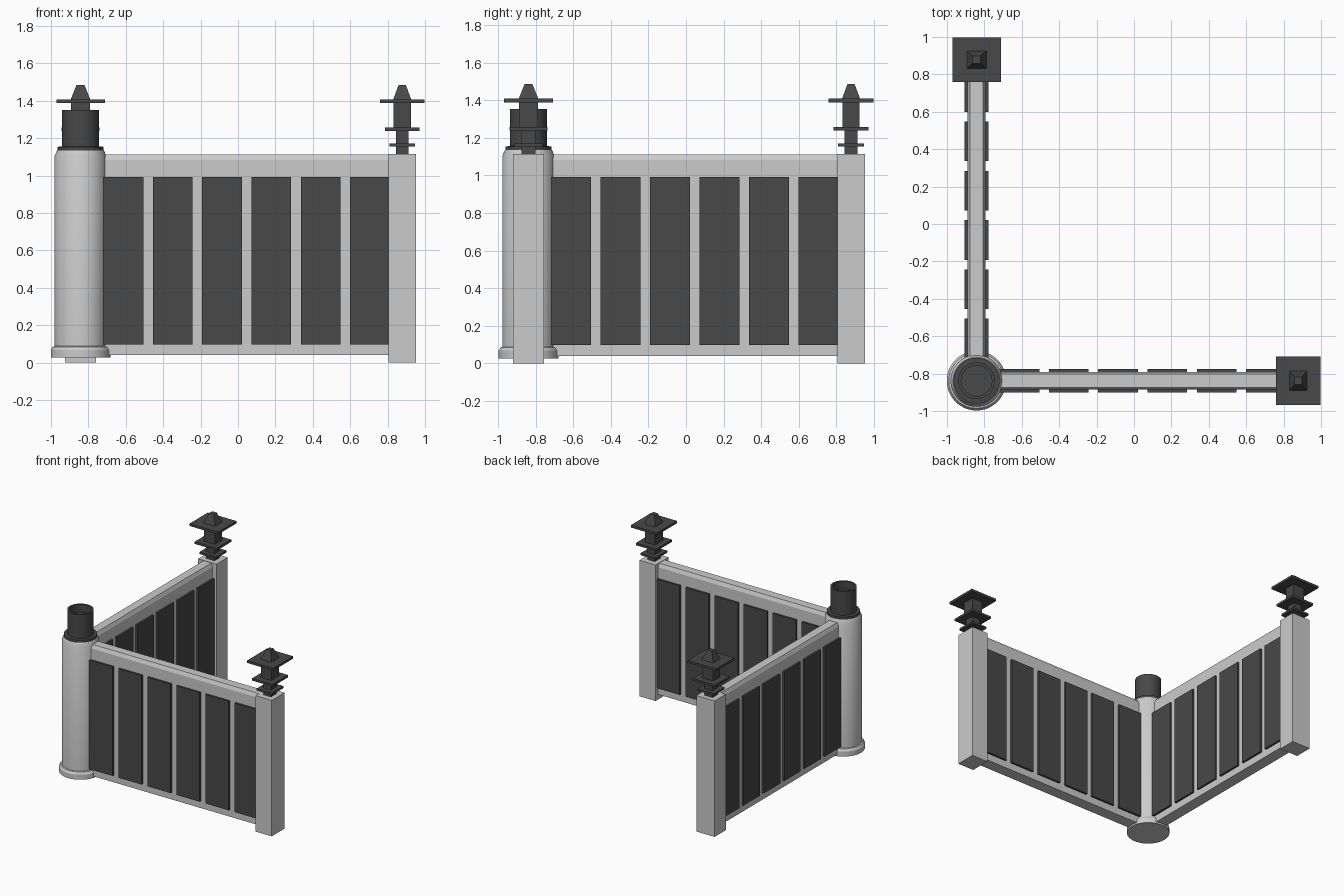
import bpy, bmesh, math

if "Cube" in bpy.data.objects:
    bpy.data.objects.remove(bpy.data.objects["Cube"])

CX, CY = -0.842, -0.838          # corner column centre
dark = bpy.data.materials.new("dark_metal")
dark.diffuse_color = (0.065, 0.065, 0.065, 1)
dark.use_nodes = True
dark.node_tree.nodes["Principled BSDF"].inputs["Base Color"].default_value = dark.diffuse_color


def finish(bm, name, mat=None):
    bmesh.ops.recalc_face_normals(bm, faces=bm.faces)
    me = bpy.data.meshes.new(name)
    bm.to_mesh(me)
    bm.free()
    ob = bpy.data.objects.new(name, me)
    bpy.context.collection.objects.link(ob)
    if mat:
        me.materials.append(mat)
    return ob


def add_block(bm, u, v, z0, z1, lower, upper, swap):
    """Block with half sizes lower/upper; u runs along the fence, v across it."""
    rings = []
    for z, (hu, hv) in ((z0, lower), (z1, upper)):
        ring = []
        for su, sv in ((-1, -1), (1, -1), (1, 1), (-1, 1)):
            a, b = u + su * hu, v + sv * hv
            ring.append(bm.verts.new((b, a, z) if swap else (a, b, z)))
        rings.append(ring)
    lo, hi = rings
    bm.faces.new(lo)
    bm.faces.new(hi)
    for i in range(4):
        j = (i + 1) % 4
        bm.faces.new((lo[i], lo[j], hi[j], hi[i]))


def lathe(name, profile, mat=None, n=48):
    """Turned part around the column axis; profile is (radius, z)."""
    bm = bmesh.new()
    rings = [[bm.verts.new((CX + r * math.cos(2 * math.pi * k / n),
                            CY + r * math.sin(2 * math.pi * k / n), z))
              for k in range(n)] for r, z in profile]
    for a, b in zip(rings, rings[1:]):
        for k in range(n):
            m = (k + 1) % n
            bm.faces.new((a[k], a[m], b[m], b[k]))
    bm.faces.new(rings[0])
    bm.faces.new(rings[-1])
    ob = finish(bm, name, mat)
    bpy.ops.object.select_all(action='DESELECT')
    ob.select_set(True)
    bpy.context.view_layer.objects.active = ob
    bpy.ops.object.shade_smooth_by_angle(angle=math.radians(30))


# corner column with base moulding, and its dark chimney-like cap
lathe("corner_column", [(0.159, 0.027), (0.159, 0.068), (0.148, 0.085), (0.139, 0.088),
                        (0.139, 1.105), (0.125, 1.135)])
lathe("column_cap", [(0.123, 1.134), (0.123, 1.154), (0.098, 1.156), (0.098, 1.352),
                     (0.082, 1.352), (0.082, 1.29)], dark)


def fence_side(tag, swap):
    v = CX if swap else CY
    end = 0.878                  # end post position along the fence

    # wall panel with chamfered top
    bm = bmesh.new()
    length = 0.83
    mid = 0.815 - length
    add_block(bm, mid, v, 0.04, 1.083, (length, 0.048), (length, 0.048), swap)
    add_block(bm, mid, v, 1.083, 1.112, (length, 0.048), (length, 0.035), swap)
    bmesh.ops.remove_doubles(bm, verts=bm.verts, dist=1e-5)
    # drop the internal faces between the wall and its chamfer
    inner = [f for f in bm.faces if all(abs(w.co.z - 1.083) < 1e-4 for w in f.verts)]
    bmesh.ops.delete(bm, geom=inner, context='FACES_ONLY')
    finish(bm, tag + "_wall")

    # dark slats standing proud of both faces
    bm = bmesh.new()
    for i in range(6):
        for s in (-1, 1):
            add_block(bm, -0.612 + i * 0.2634, v + s * 0.053, 0.098, 0.992,
                      (0.106, 0.011), (0.106, 0.011), swap)
    finish(bm, tag + "_slats", dark)

    # end post
    bm = bmesh.new()
    add_block(bm, end, v, 0, 1.115, (0.073, 0.083), (0.073, 0.083), swap)
    finish(bm, tag + "_end_post")

    # tiered finial: half width below, half width above, bottom, top
    bm = bmesh.new()
    for w0, w1, z0, z1 in ((0.034, 0.034, 1.11, 1.245), (0.069, 0.069, 1.155, 1.171),
                           (0.093, 0.093, 1.24, 1.258), (0.046, 0.046, 1.255, 1.395),
                           (0.119, 0.119, 1.389, 1.408), (0.049, 0.019, 1.405, 1.486)):
        add_block(bm, end, v, z0, z1, (w0, w0 * 1.09), (w1, w1 * 1.09), swap)
    finish(bm, tag + "_finial", dark)


fence_side("front", False)
fence_side("left", True)
